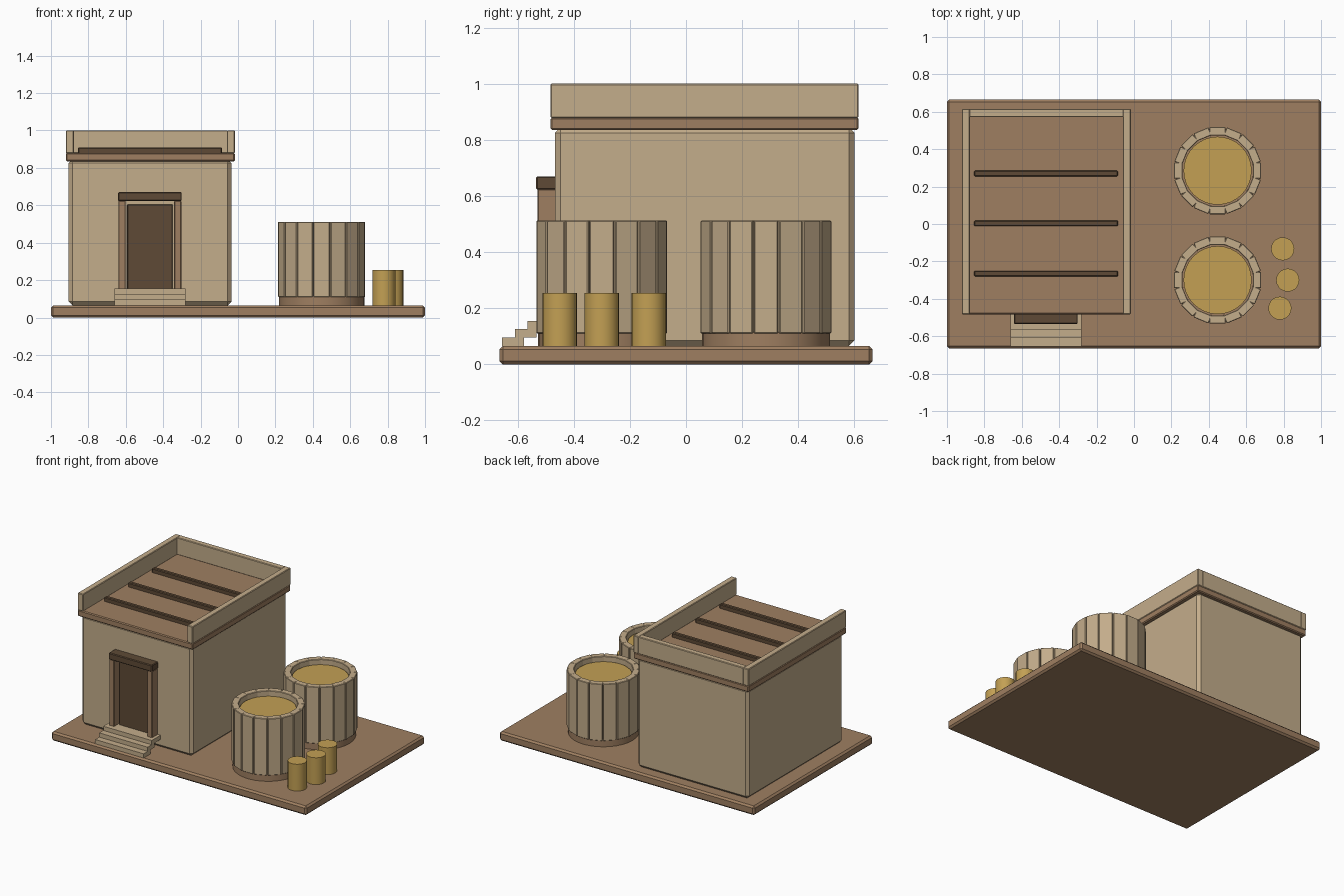
import bpy
import math
from mathutils import Matrix

cube = bpy.data.objects.get("Cube")
if cube:
    bpy.data.objects.remove(cube, do_unlink=True)


def material(name, srgb):
    color = [((c / 255 + 0.055) / 1.055) ** 2.4 for c in srgb] + [1.0]
    mat = bpy.data.materials.new(name)
    mat.use_nodes = True
    mat.diffuse_color = color
    mat.node_tree.nodes["Principled BSDF"].inputs["Base Color"].default_value = color
    return mat


SAND = material("sandstone", (196, 173, 139))
CLAY = material("brown clay", (159, 127, 97))
DARK = material("dark wood", (94, 74, 54))
GOLD = material("golden grain", (195, 160, 84))


def finish(name, mat, bevel=0.0):
    obj = bpy.context.object
    obj.name = name
    obj.data.name = name
    obj.data.materials.append(mat)
    if bevel:
        mod = obj.modifiers.new("chamfer", "BEVEL")
        mod.width = bevel
        mod.segments = 1
    return obj


def box(name, mat, x, y, z, bevel=0.0):
    """Box spanning the given (low, high) range on each axis."""
    bpy.ops.mesh.primitive_cube_add(size=1)
    obj = finish(name, mat, bevel)
    spans = (x, y, z)
    size = [hi - lo for lo, hi in spans]
    mid = [(hi + lo) / 2 for lo, hi in spans]
    obj.data.transform(Matrix.Translation(mid) @ Matrix.Diagonal((*size, 1)))
    return obj


def drum(name, mat, center, radius, z, sides=24):
    """Upright cylinder with smooth sides and sharp rims."""
    bpy.ops.mesh.primitive_cylinder_add(
        vertices=sides, radius=radius, depth=z[1] - z[0],
        location=(*center, (z[0] + z[1]) / 2))
    obj = finish(name, mat)
    bpy.ops.object.shade_smooth_by_angle(angle=math.radians(30))
    return obj


GROUND = 0.065

# Ground slab and house body
box("ground_slab", CLAY, (-1, 1), (-0.665, 0.665), (0, GROUND), 0.012)
box("house_body", SAND, (-0.905, -0.035), (-0.467, 0.6), (GROUND, 0.845), 0.02)

# Roof slab with a parapet on three sides
x0, x1, y0, y1 = -0.92, -0.017, -0.483, 0.615
wall = 0.043
box("roof_slab", CLAY, (x0, x1), (y0, y1), (0.835, 0.88), 0.006)
box("parapet_right", SAND, (x0, x0 + wall), (y0, y1), (0.878, 1), 0.004)
box("parapet_left", SAND, (x1 - wall, x1), (y0, y1), (0.878, 1), 0.004)
box("parapet_back", SAND, (x0 + wall - 0.005, x1 - wall + 0.005),
    (y1 - wall, y1), (0.878, 1), 0.004)
for i, y in enumerate((-0.265, 0.003, 0.27)):
    box(f"roof_beam_{i + 1}", DARK, (-0.855, -0.085), (y - 0.015, y + 0.015),
        (0.875, 0.91), 0.005)

# Doorway
door_x = -0.471
box("door", DARK, (door_x - 0.122, door_x + 0.122), (-0.487, -0.45), (0.15, 0.605), 0.004)
for side, name in ((-1, "right"), (1, "left")):
    mid = door_x + side * 0.149
    box(f"door_jamb_{name}", CLAY, (mid - 0.019, mid + 0.019),
        (-0.53, -0.46), (0.15, 0.625), 0.004)
box("door_lintel", DARK, (door_x - 0.17, door_x + 0.17), (-0.535, -0.46),
    (0.622, 0.67), 0.005)

# Overlapping entrance steps
for i in range(3):
    front = -0.655 + i * 0.045
    low = GROUND + i * 0.03
    box(f"step_{i + 1}", SAND, (door_x - 0.19, door_x + 0.19),
        (front, front + (0.1 if i == 2 else 0.077)), (low, low + 0.03))

# Grain bins built from a ring of staves
STAVES = 16
for name, center in (("front", (0.447, -0.3)), ("back", (0.447, 0.285))):
    drum(f"{name}_bin_base", CLAY, center, 0.228, (GROUND, 0.115), 32)
    drum(f"{name}_bin_core", CLAY, center, 0.191, (0.11, 0.465), 32)
    drum(f"{name}_bin_grain", GOLD, center, 0.182, (0.44, 0.478), 32)
    for i in range(STAVES):
        stave = box(f"{name}_bin_stave_{i + 1}", SAND, (0.188, 0.233),
                    (-0.043, 0.043), (0.11, 0.512), 0.003)
        stave.location = (*center, 0)
        stave.rotation_euler.z = 2 * math.pi * i / STAVES

# Sheaves standing beside the bins
for i, center in enumerate(((0.795, -0.133), (0.822, -0.3), (0.78, -0.45))):
    drum(f"sheaf_{i + 1}", GOLD, center, 0.062, (GROUND, 0.255), 20)
